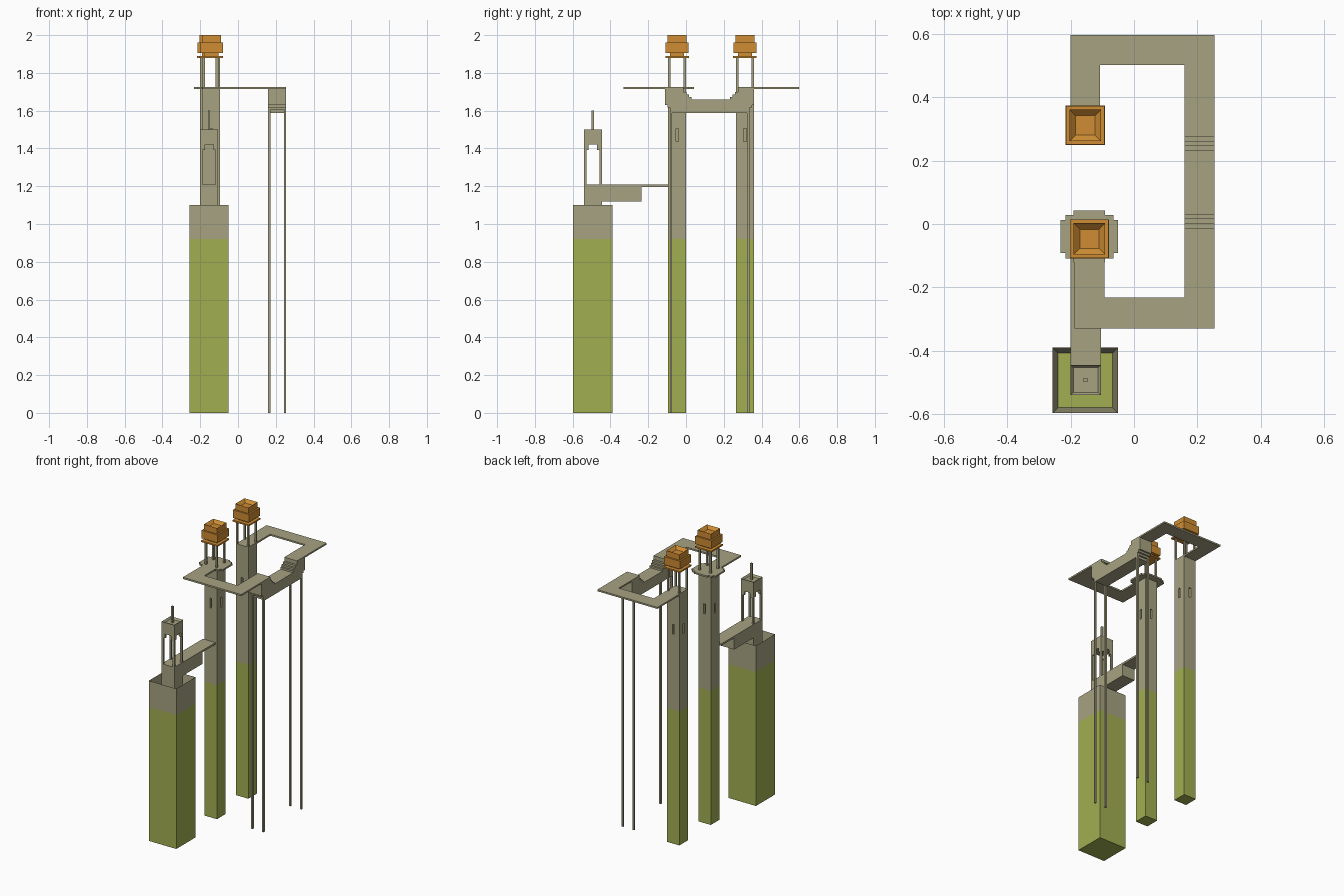
import bpy, bmesh
from mathutils import Vector

if "Cube" in bpy.data.objects:
    bpy.data.objects.remove(bpy.data.objects["Cube"])


def material(name, rgb):
    m = bpy.data.materials.new(name)
    m.diffuse_color = (*rgb, 1)
    m.use_nodes = True
    m.node_tree.nodes["Principled BSDF"].inputs["Base Color"].default_value = m.diffuse_color
    return m


STONE = material("tan_stone", (0.39, 0.365, 0.225))
GRASS = material("grass_green", (0.36, 0.43, 0.084))
ORANGE = material("orange_roof", (0.62, 0.265, 0.033))
GRASS_TOP = 0.92


def add_box(bm, x0, x1, y0, y1, z0, z1):
    verts = bmesh.ops.create_cube(bm, size=1)["verts"]
    for v in verts:
        v.co = Vector((x0 if v.co.x < 0 else x1, y0 if v.co.y < 0 else y1,
                       z0 if v.co.z < 0 else z1))


def finish(bm, name, mats):
    bmesh.ops.recalc_face_normals(bm, faces=bm.faces)
    me = bpy.data.meshes.new(name)
    bm.to_mesh(me)
    bm.free()
    for m in mats:
        me.materials.append(m)
    ob = bpy.data.objects.new(name, me)
    bpy.context.collection.objects.link(ob)
    return ob


def boxes(name, mat, *dims):
    bm = bmesh.new()
    for d in dims:
        add_box(bm, *d)
    return finish(bm, name, [mat])


def sink_top(bm, rim, depth):
    """Inset the highest face and push it down to make an open well."""
    top = max(bm.faces, key=lambda f: f.calc_center_median().z)
    bmesh.ops.inset_region(bm, faces=[top], thickness=rim)
    bmesh.ops.translate(bm, verts=top.verts[:], vec=(0, 0, -depth))


def well_box(name, mat, dims, rim, depth):
    bm = bmesh.new()
    add_box(bm, *dims)
    sink_top(bm, rim, depth)
    return finish(bm, name, [mat])


def tower(name, dims, rim=0, depth=0):
    """Tower that is green below the grass line and stone above it."""
    bm = bmesh.new()
    add_box(bm, *dims)
    bmesh.ops.bisect_plane(bm, geom=bm.verts[:] + bm.edges[:] + bm.faces[:],
                           plane_co=(0, 0, GRASS_TOP), plane_no=(0, 0, 1))
    if depth:
        sink_top(bm, rim, depth)
    for f in bm.faces:
        zs = [v.co.z for v in f.verts]
        f.material_index = int(max(zs) <= GRASS_TOP + 0.001)
    return finish(bm, name, [STONE, GRASS])


def extrude(name, mat, points, vec):
    bm = bmesh.new()
    face = bm.faces.new([bm.verts.new(p) for p in points])
    out = bmesh.ops.extrude_face_region(bm, geom=[face], use_keep_orig=True)
    moved = [g for g in out["geom"] if isinstance(g, bmesh.types.BMVert)]
    bmesh.ops.translate(bm, verts=moved, vec=vec)
    return finish(bm, name, [mat])


def corner_posts(cx, cy, half, t, z0, z1):
    out = []
    for sx in (-1, 1):
        for sy in (-1, 1):
            xs = sorted((cx + sx * half, cx + sx * (half - t)))
            ys = sorted((cy + sy * half, cy + sy * (half - t)))
            out.append((*xs, *ys, z0, z1))
    return out


DECK0, DECK1 = 1.715, 1.726


def deck(name, plan):
    extrude(name, STONE, [(x, y, DECK0) for x, y in plan], (0, 0, DECK1 - DECK0))


# large base tower with a grassy well in its top
tower("base_tower", (-0.258, -0.05, -0.598, -0.39, 0, 1.1), 0.026, 1.1 - GRASS_TOP)

# belfry: body, corner posts, stepped arches, head and spire
bx, by, h, t = -0.153, -0.493, 0.048, 0.013
boxes("belfry_body", STONE, (bx - h, bx + h, by - h, by + h, GRASS_TOP, 1.21))
boxes("belfry_posts", STONE, *corner_posts(bx, by, h, t, 1.21, 1.42))
nibs = []
for s in (-1, 1):
    for w in (-1, 1):
        near = sorted((w * (h - t), w * (h - 2 * t)))
        edge = sorted((s * h, s * (h - t)))
        nibs.append((bx + near[0], bx + near[1], by + edge[0], by + edge[1], 1.392, 1.42))
        nibs.append((bx + edge[0], bx + edge[1], by + near[0], by + near[1], 1.392, 1.42))
boxes("belfry_arches", STONE, *nibs)
well_box("belfry_head", STONE, (bx - h, bx + h, by - h, by + h, 1.42, 1.5), t, 0.013)
boxes("belfry_spire", STONE, (bx - .006, bx + .006, by - .006, by + .006, 1.487, 1.6))

# lower bridge from the belfry to the middle tower
extrude("lower_bridge", STONE,
        [(-0.201, y, z) for y, z in [(-0.445, 1.21), (-0.445, 1.105), (-0.445, 1.118),
                                     (-0.235, 1.118), (-0.235, 1.197), (-0.095, 1.197),
                                     (-0.095, 1.21)] if z != 1.105], (0.096, 0, 0))

# two slender towers with window slits, posts and stepped orange roofs
for label, cx, cy, top in (("middle", -0.141, -0.047, DECK0), ("back", -0.154, 0.312, DECK1)):
    h = 0.047
    body = tower(label + "_tower", (cx - h, cx + h, cy - h, cy + h, 0, top))
    slits = []
    for s in (-1, 1):
        a = sorted((s * (h - 0.02), s * (h + 0.02)))
        slits.append((cx + a[0], cx + a[1], cy - .007, cy + .007, 1.437, 1.505))
        slits.append((cx - .007, cx + .007, cy + a[0], cy + a[1], 1.437, 1.505))
    cutter = boxes(label + "_slit_cutter", STONE, *slits)
    cutter.hide_render = True
    cutter.hide_set(True)
    cut = body.modifiers.new("slits", "BOOLEAN")
    cut.operation = "DIFFERENCE"
    cut.solver = "EXACT"
    cut.object = cutter

    boxes(label + "_roof_posts", STONE, *corner_posts(cx, cy, h, 0.012, DECK1 - .005, 1.88))
    for part, r, z0, z1 in (("eave", .062, 1.88, 1.89), ("neck", .037, 1.89, 1.906),
                            ("block", .061, 1.906, 1.96)):
        boxes(f"{label}_roof_{part}", ORANGE, (cx - r, cx + r, cy - r, cy + r, z0, z1))
    r = 0.05
    well_box(label + "_roof_cap", ORANGE, (cx - r, cx + r, cy - r, cy + r, 1.96, 2.0), 0.028, 0.02)

# stepped platform around the middle tower
cx, cy = -0.141, -0.04
quarter = [(0.091, 0.052), (0.076, 0.052), (0.076, 0.069), (0.05, 0.069), (0.05, 0.082)]
plan = []
for sx, sy, order in ((1, 1, 1), (-1, 1, -1), (-1, -1, 1), (1, -1, -1)):
    plan += [(cx + sx * x, cy + sy * y) for x, y in quarter[::order]]
deck("platform", plan)

# upper walkway, two halves either side of the dip
deck("front_walkway", [(-0.188, -0.122), (-0.188, -0.33), (0.255, -0.33), (0.255, -0.11),
                       (0.159, -0.11), (0.159, -0.233), (-0.093, -0.233), (-0.093, -0.122)])
deck("back_walkway", [(-0.201, 0.359), (-0.201, 0.598), (0.255, 0.598), (0.255, 0.358),
                      (0.159, 0.358), (0.159, 0.502), (-0.107, 0.502), (-0.107, 0.359)])

# dipping bridge with stepped ends, one profile mirrored about its middle
mid = 0.1255
half = [(-0.11, DECK1), (-0.012, DECK1), (-0.012, 1.7), (0.003, 1.7), (0.003, 1.686),
        (0.017, 1.686), (0.017, 1.673), (0.03, 1.673), (0.03, 1.66), (0.041, 1.66)]
under = [(-0.073, 1.588), (-0.073, 1.605), (-0.085, 1.605), (-0.085, 1.618),
         (-0.098, 1.618), (-0.098, 1.631), (-0.11, 1.631)]
left = under + half
right = [(2 * mid - y + (0.012 if (y, z) in half[1:] else 0), z) for y, z in left[::-1]]
extrude("dip_bridge", STONE, [(0.159, y, z) for y, z in left + right], (0.096, 0, 0))

# four thin legs under the dipping bridge
boxes("bridge_legs", STONE, *[(x, x + .012, y, y + .012, 0, 1.605)
                              for x in (0.159, 0.243) for y in (-0.085, 0.324)])
